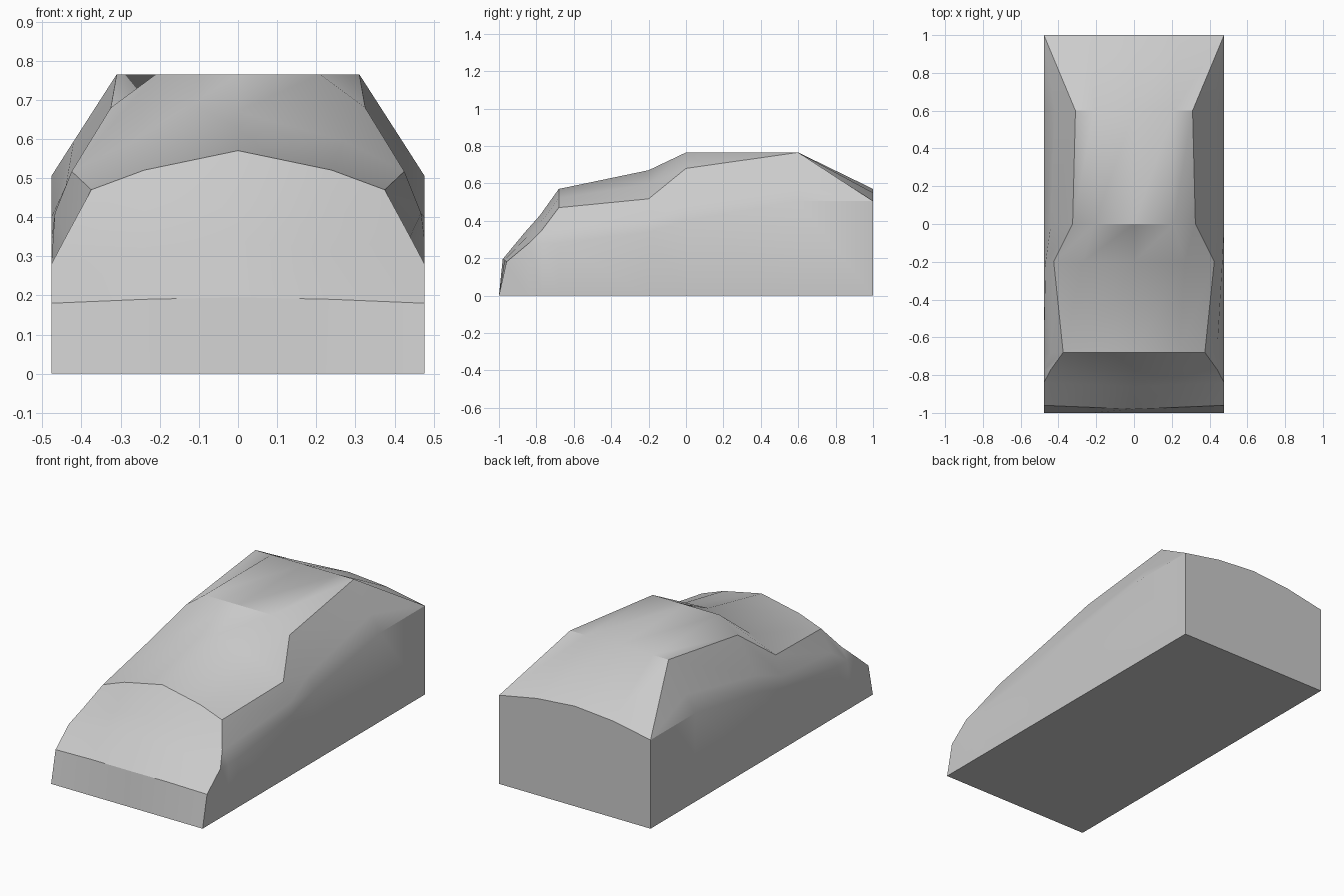
import bpy, bmesh, math

if "Cube" in bpy.data.objects:
    bpy.data.objects.remove(bpy.data.objects["Cube"])

W = 0.477  # half width at the sills

# Cross sections, nose to tail:
# centre (y, z), mid (x, z), crease edge (x, y, z), shoulder (x, z), belt z
SECTIONS = [
    ((-1.00, 0.000), (0.24, 0.000), (W, -1.00, 0.000), (W, 0.000), 0.000),
    ((-0.98, 0.195), (0.24, 0.190), (W, -0.96, 0.180), (W, 0.180), 0.180),
    ((-0.86, 0.340), (0.24, 0.315), (W, -0.84, 0.280), (W, 0.280), 0.280),
    ((-0.78, 0.430), (0.24, 0.395), (0.44, -0.77, 0.350), (W, 0.280), 0.280),
    ((-0.68, 0.570), (0.24, 0.520), (0.375, -0.68, 0.470), (0.44, 0.350), 0.280),
    ((-0.20, 0.670), (0.27, 0.595), (0.425, -0.20, 0.517), (0.468, 0.410), 0.340),
    ((0.00, 0.765), (0.21, 0.765), (0.325, 0.00, 0.680), (0.44, 0.480), 0.400),
    ((0.60, 0.765), (0.21, 0.765), (0.31, 0.60, 0.765), (0.42, 0.594), 0.505),
    ((1.00, 0.570), (0.24, 0.550), (W, 1.00, 0.505), (W, 0.505), 0.505),
]


def section_points(centre, mid, edge, shoulder, belt):
    """Full cross section from the left sill over the roof to the right sill."""
    (cy, cz), (ex, ey, ez) = centre, edge
    half = [(mid[0], (cy + ey) / 2, mid[1]), (ex, ey, ez),
            (shoulder[0], ey, shoulder[1]), (W, ey, belt), (W, ey, 0)]
    if cz == 0:
        half[-1] = (W, cy, 0)
    left = [(-x, y, z) for x, y, z in reversed(half)]
    return left + [(0, cy, cz)] + half


bm = bmesh.new()
rows = [[bm.verts.new(p) for p in section_points(*s)] for s in SECTIONS]

# Body skin lofted between sections
for a, b in zip(rows, rows[1:]):
    for i in range(len(a) - 1):
        bm.faces.new((a[i], a[i + 1], b[i + 1], b[i]))

# Tail panel and floor
bm.faces.new(rows[-1])
floor = [r[0] for r in rows] + [r[-1] for r in reversed(rows)]
floor.insert(len(rows) * 2, rows[0][5])
bm.faces.new(floor + [])

bmesh.ops.remove_doubles(bm, verts=bm.verts, dist=0.0005)
bmesh.ops.recalc_face_normals(bm, faces=bm.faces)

mesh = bpy.data.meshes.new("car_body")
bm.to_mesh(mesh)
bm.free()
body = bpy.data.objects.new("car_body", mesh)
bpy.context.collection.objects.link(body)
bpy.context.view_layer.objects.active = body
body.select_set(True)
bpy.ops.object.shade_smooth_by_angle(angle=math.radians(30))
